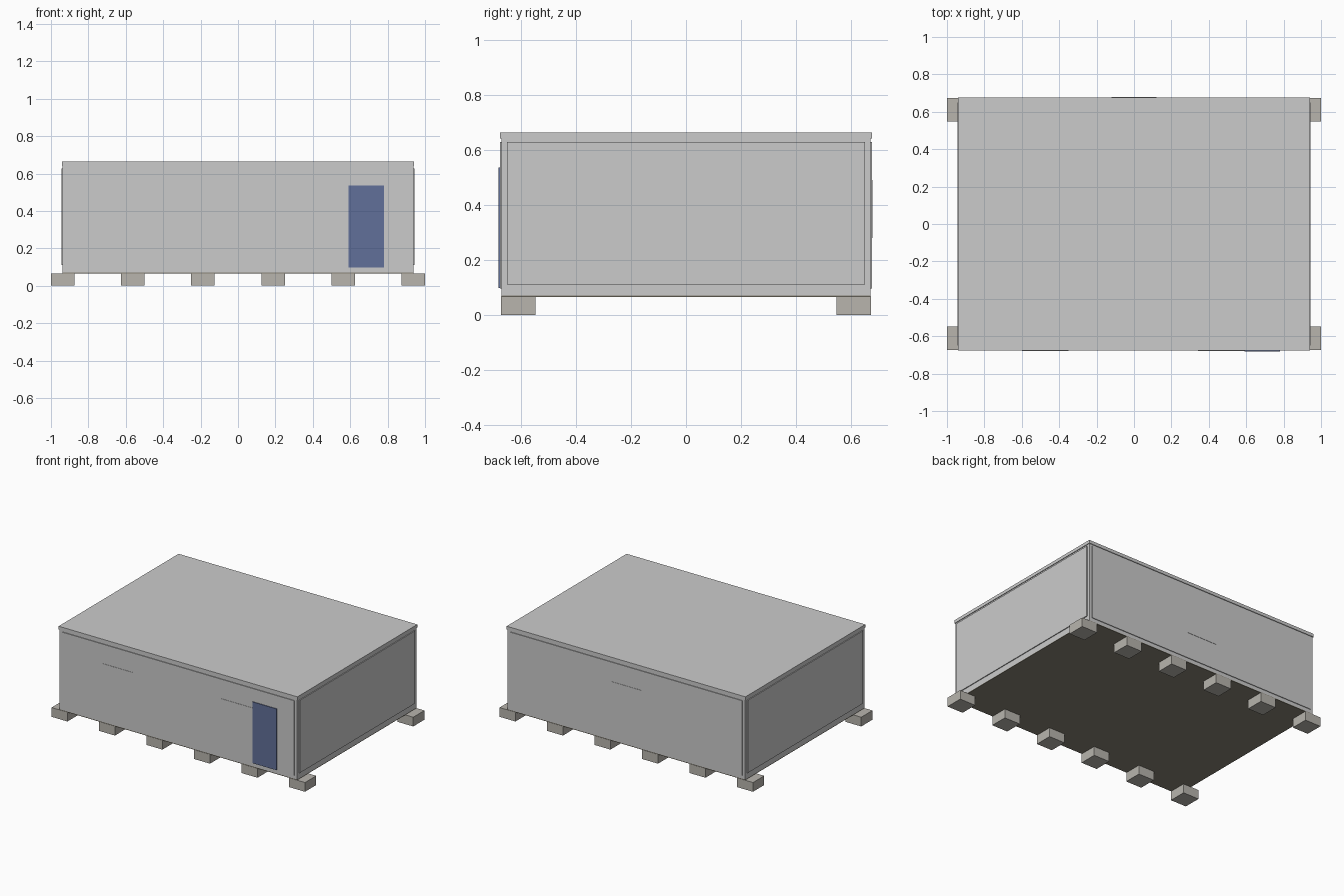
import bpy, bmesh
from mathutils import Vector

if "Cube" in bpy.data.objects:
    bpy.data.objects.remove(bpy.data.objects["Cube"])


def material(name, rgb):
    m = bpy.data.materials.new(name)
    m.diffuse_color = (*rgb, 1)
    m.use_nodes = True
    m.node_tree.nodes["Principled BSDF"].inputs["Base Color"].default_value = m.diffuse_color
    return m


def box(name, x, y, z, mat=None):
    """Axis-aligned box from (min, max) pairs."""
    lo, hi = Vector((x[0], y[0], z[0])), Vector((x[1], y[1], z[1]))
    bm = bmesh.new()
    bmesh.ops.create_cube(bm, size=1)
    bmesh.ops.scale(bm, vec=hi - lo, verts=bm.verts)
    bmesh.ops.translate(bm, vec=(lo + hi) / 2, verts=bm.verts)
    me = bpy.data.meshes.new(name)
    bm.to_mesh(me)
    bm.free()
    ob = bpy.data.objects.new(name, me)
    bpy.context.collection.objects.link(ob)
    if mat:
        me.materials.append(mat)
    return ob


def span(s, a, b):
    return tuple(sorted((s * a, s * b)))


blue = material("door_blue", (0.12, 0.16, 0.32))
stone = material("block_stone", (0.48, 0.46, 0.42))
brown = material("floor_brown", (0.25, 0.23, 0.18))

# Cabin shell, floor and roof cap
box("cabin_shell", (-0.937, 0.937), (-0.671, 0.671), (0.07, 0.645))
box("floor", (-0.937, 0.937), (-0.671, 0.671), (0.065, 0.07), brown)
box("roof_cap", (-0.942, 0.942), (-0.676, 0.676), (0.64, 0.663))

# Raised wall panels framed by posts and rails
for s, side in ((-1, "left"), (1, "right")):
    box(side + "_wall_panel", span(s, 0.93, 0.943), (-0.65, 0.65), (0.11, 0.628))
for s, side in ((-1, "front"), (1, "back")):
    box(side + "_wall_panel", (-0.917, 0.917), span(s, 0.66, 0.676), (0.095, 0.628))

# Door and windows
box("door", (0.59, 0.78), (-0.681, -0.66), (0.098, 0.535), blue)
for i, x in enumerate((-0.475, 0.468)):
    box(f"front_window_{i + 1}", (x - 0.125, x + 0.125), (-0.678, -0.66), (0.28, 0.49))
box("back_window", (-0.12, 0.12), (0.66, 0.678), (0.28, 0.49))

# Two rows of foundation blocks
for s, side in ((-1, "front"), (1, "back")):
    for i in range(6):
        x = -0.9375 + i * 0.375
        box(f"{side}_block_{i + 1}", (x - 0.0625, x + 0.0625),
            span(s, 0.547, 0.673), (0, 0.066), stone)
